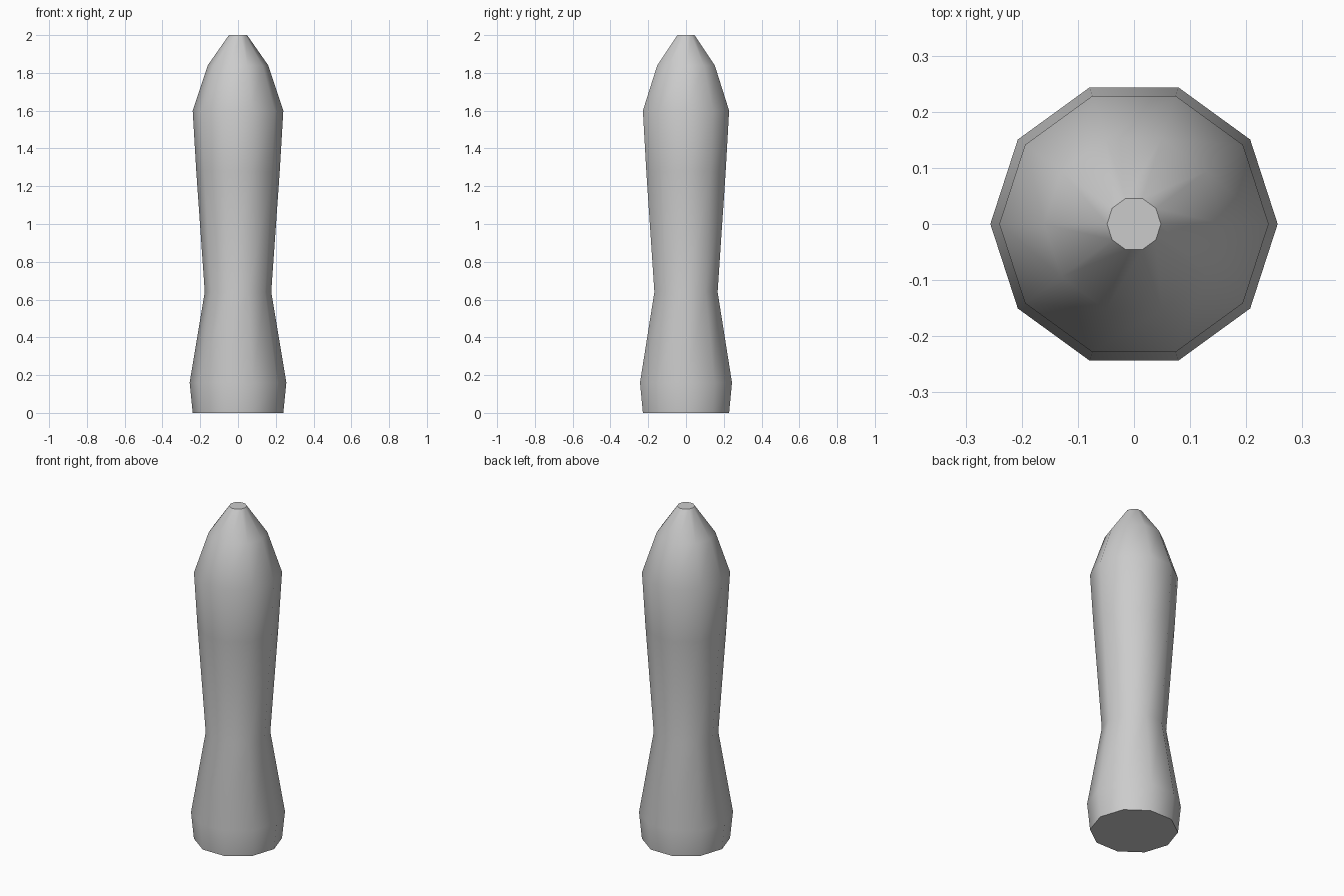
import bpy, bmesh, math

if "Cube" in bpy.data.objects:
    bpy.data.objects.remove(bpy.data.objects["Cube"])

SIDES = 10
# (radius, height) of each ring, from base to tip
PROFILE = [(0.24, 0.0), (0.256, 0.16), (0.176, 0.64), (0.221, 1.28),
           (0.24, 1.6), (0.16, 1.84), (0.048, 2.0)]

# Grey material
grey = bpy.data.materials.new("grey")
grey.diffuse_color = (0.6, 0.6, 0.6, 1)
grey.use_nodes = True
grey.node_tree.nodes["Principled BSDF"].inputs["Base Color"].default_value = grey.diffuse_color

# Handle body: ten-sided rings joined by quads, with flat end caps
bm = bmesh.new()
rings = []
for r, z in PROFILE:
    rings.append([bm.verts.new((r * math.cos(math.tau * i / SIDES),
                                r * math.sin(math.tau * i / SIDES), z))
                  for i in range(SIDES)])
for low, high in zip(rings, rings[1:]):
    for i in range(SIDES):
        j = (i + 1) % SIDES
        bm.faces.new((low[i], low[j], high[j], high[i]))
bm.faces.new(rings[0][::-1])
bm.faces.new(rings[-1])

mesh = bpy.data.meshes.new("handle")
bm.to_mesh(mesh)
bm.free()
mesh.materials.append(grey)
handle = bpy.data.objects.new("handle", mesh)
bpy.context.collection.objects.link(handle)

# Smooth sides, crisp end caps
bpy.context.view_layer.objects.active = handle
handle.select_set(True)
bpy.ops.object.shade_smooth_by_angle(angle=math.radians(45))
